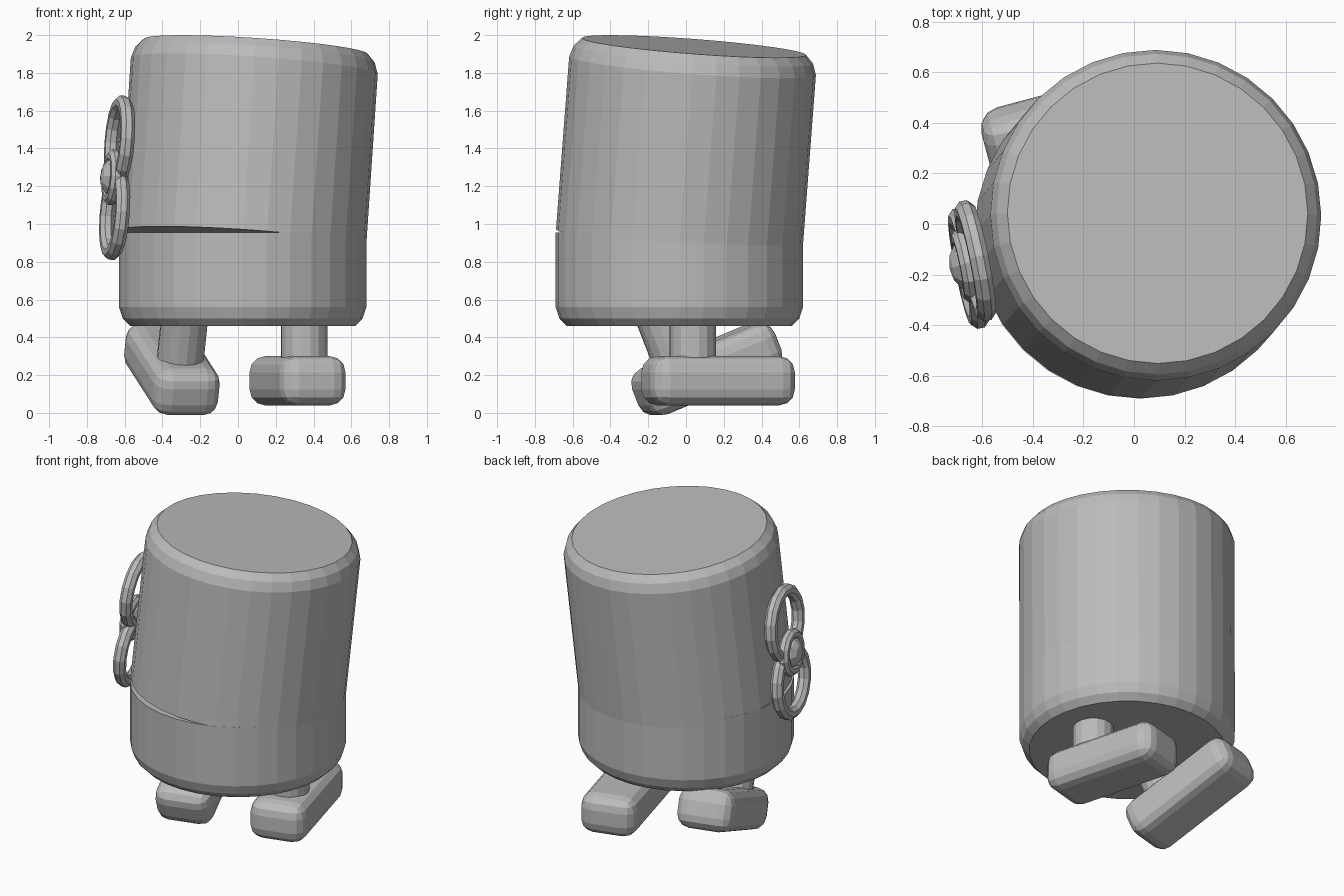
import bpy, bmesh, math
from mathutils import Vector, Matrix

cube = bpy.data.objects.get("Cube")
if cube:
    bpy.data.objects.remove(cube, do_unlink=True)

grey = bpy.data.materials.new("plain_grey")
grey.use_nodes = True
colour = (0.5, 0.5, 0.5, 1)
grey.diffuse_color = colour
grey.node_tree.nodes["Principled BSDF"].inputs["Base Color"].default_value = colour


def finish(name, bm, matrix):
    """Turn a bmesh into a flat shaded grey object."""
    bmesh.ops.recalc_face_normals(bm, faces=bm.faces)
    mesh = bpy.data.meshes.new(name)
    bm.to_mesh(mesh)
    bm.free()
    mesh.materials.append(grey)
    obj = bpy.data.objects.new(name, mesh)
    obj.matrix_world = matrix
    bpy.context.collection.objects.link(obj)
    return obj


def lathe(name, profile, sides, matrix):
    """Stack rings of (radius, height) and cap both ends."""
    bm = bmesh.new()
    rings = []
    for r, z in profile:
        angles = [math.tau * i / sides for i in range(sides)]
        rings.append([bm.verts.new((r * math.cos(a), r * math.sin(a), z)) for a in angles])
    for low, high in zip(rings, rings[1:]):
        for i in range(sides):
            j = (i + 1) % sides
            bm.faces.new((low[i], low[j], high[j], high[i]))
    bm.faces.new(rings[0][::-1])
    bm.faces.new(rings[-1])
    return finish(name, bm, matrix)


def torus(name, major, minor, around, section, matrix):
    bm = bmesh.new()
    rings = []
    for i in range(around):
        a = math.tau * i / around
        ring = []
        for j in range(section):
            b = math.tau * (j + 0.5) / section
            r = major + minor * math.cos(b)
            ring.append(bm.verts.new((r * math.cos(a), r * math.sin(a), minor * math.sin(b))))
        rings.append(ring)
    for i in range(around):
        p, q = rings[i], rings[(i + 1) % around]
        for j in range(section):
            k = (j + 1) % section
            bm.faces.new((p[j], q[j], q[k], p[k]))
    return finish(name, bm, matrix)


# Body: upright base and a tilted lid that opens slightly at the front
RADIUS = 0.655
base_centre = Vector((0.025, -0.035, 0))
lathe("body_base", [(0.595, 0.46), (0.635, 0.5), (RADIUS, 0.56), (RADIUS, 0.955)],
      32, Matrix.Translation(base_centre))

lid_up = Vector((0.067, 0.076, 1)).normalized()
tilt = Vector((0, 0, 1)).rotation_difference(lid_up).to_matrix().to_4x4()
lid_matrix = Matrix.Translation(base_centre + Vector((0, 0, 0.922))) @ tilt
lathe("body_lid", [(RADIUS, 0), (RADIUS, 0.92), (0.635, 0.98), (0.595, 1.023)], 32, lid_matrix)


# Legs and feet: the right one is pitched with its heel lifted
def foot_and_leg(side, centre, pitch, leg_height):
    frame = (Matrix.Translation(centre) @ Matrix.Rotation(math.radians(15), 4, "Z")
             @ Matrix.Rotation(math.radians(pitch), 4, "X"))
    bm = bmesh.new()
    bmesh.ops.create_cube(bm, size=1)
    bmesh.ops.scale(bm, vec=(0.36, 0.79, 0.26), verts=bm.verts)
    foot = finish(side + "_foot", bm, frame)
    bevel = foot.modifiers.new("rounded_edges", "BEVEL")
    bevel.width = 0.085
    bevel.segments = 3
    lathe(side + "_leg", [(0.125, 0), (0.125, leg_height)], 16,
          frame @ Matrix.Translation((0, -0.139, 0)))


foot_and_leg("left", (0.315, 0.17, 0.17), 0, 0.36)
foot_and_leg("right", (-0.35, 0.11, 0.23), 22, 0.38)

# Winding key: two overlapping loops, a small middle ring and a knob
outward = Vector((-0.97, -0.2, 0))
outward = (outward - lid_up * outward.dot(lid_up)).normalized()
across = lid_up.cross(outward)
key = Matrix((across, lid_up, outward)).transposed().to_4x4()
key = Matrix.Translation((-0.64, -0.16, 1.245)) @ key

for label, offset in (("upper", 0.195), ("lower", -0.195)):
    torus("key_loop_" + label, 0.205, 0.04, 16, 8, key @ Matrix.Translation((0, offset, 0)))
torus("key_middle_ring", 0.115, 0.035, 12, 8, key @ Matrix.Translation((0, 0, 0.025)))
bm = bmesh.new()
bmesh.ops.create_uvsphere(bm, u_segments=8, v_segments=6, radius=0.1)
finish("key_knob", bm, key @ Matrix.Translation((0, 0, 0.025)) @ Matrix.Diagonal((1, 1, 0.65, 1)))
lathe("key_peg", [(0.05, -0.12), (0.05, 0.02)], 8, key)
